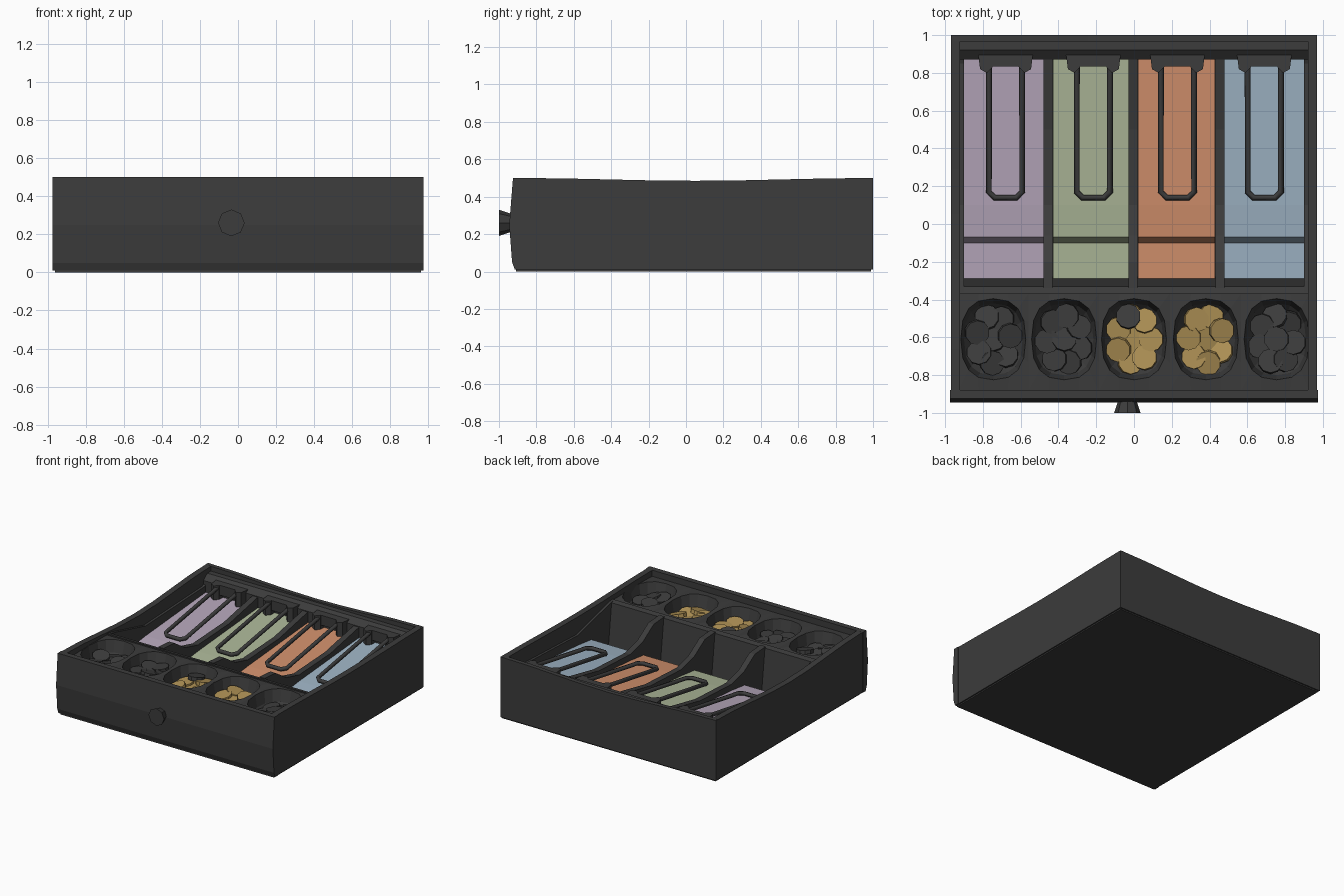
import bpy, bmesh, math, random
from mathutils import Matrix, Vector

random.seed(4)
if "Cube" in bpy.data.objects:
    bpy.data.objects.remove(bpy.data.objects["Cube"])


def material(name, rgb):
    m = bpy.data.materials.new(name)
    m.use_nodes = True
    m.diffuse_color = (*rgb, 1)
    m.node_tree.nodes["Principled BSDF"].inputs["Base Color"].default_value = (*rgb, 1)
    return m


DARK = material("charcoal", (0.045, 0.045, 0.045))
GOLD = material("gold", (0.42, 0.28, 0.09))
LILAC = material("lilac", (0.46, 0.38, 0.49))
SAGE = material("sage", (0.41, 0.47, 0.31))
ORANGE = material("orange", (0.64, 0.28, 0.15))
BLUE = material("blue", (0.34, 0.45, 0.55))


def finish(name, bm, mat):
    bmesh.ops.recalc_face_normals(bm, faces=bm.faces)
    mesh = bpy.data.meshes.new(name)
    bm.to_mesh(mesh)
    bm.free()
    mesh.materials.append(mat)
    obj = bpy.data.objects.new(name, mesh)
    bpy.context.collection.objects.link(obj)
    return obj


def prism(name, outline, axis, start, end, mat):
    """Extrude a 2D outline along x (outline is y, z), y (x, z) or z (x, y)."""
    def place(p, d):
        q = list(p)
        q.insert("xyz".index(axis), d)
        return q
    bm = bmesh.new()
    face = bm.faces.new([bm.verts.new(place(p, start)) for p in outline])
    new = bmesh.ops.extrude_face_region(bm, geom=[face])["geom"]
    shift = Vector(place((0, 0), end - start))
    bmesh.ops.translate(bm, vec=shift, verts=[v for v in new if isinstance(v, bmesh.types.BMVert)])
    return finish(name, bm, mat)


def box(name, x0, x1, y0, y1, z0, z1, mat):
    return prism(name, [(x0, z0), (x1, z0), (x1, z1), (x0, z1)], "y", y0, y1, mat)


def sagging(a, b, low, high, sag):
    """Wall outline whose top edge sags gently in the middle."""
    pts = [(a, low), (b, low)]
    for i in range(9):
        t = i / 8
        pts.append((b + (a - b) * t, high - sag * math.sin(math.pi * t) ** 2))
    return pts


# Drawer shell
box("floor", -0.96, 0.96, -0.91, 0.99, 0.0, 0.05, DARK)
prism("right_wall", sagging(-0.9, 1.0, 0.01, 0.5, 0.05), "x", -0.97, -0.92, DARK)
prism("left_wall", sagging(-0.9, 1.0, 0.01, 0.5, 0.015), "x", 0.92, 0.97, DARK)
prism("back_wall", sagging(-0.96, 0.96, 0.01, 0.5, 0.03), "y", 0.965, 1.0, DARK)
prism("front_panel", [(-0.88, 0.01), (-0.915, 0.01), (-0.93, 0.05), (-0.945, 0.25),
                      (-0.925, 0.5), (-0.88, 0.5)], "x", -0.975, 0.975, DARK)

# Faceted knob
bm = bmesh.new()
turn = Matrix.Translation((-0.035, -0.97, 0.26)) @ Matrix.Rotation(math.pi / 2, 4, "X")
bmesh.ops.create_cone(bm, cap_ends=True, segments=8, radius1=0.05, radius2=0.07,
                      depth=0.06, matrix=turn)
finish("front_knob", bm, DARK)

# Inner side ledges, sloped partition and note dividers
for side, label in ((-1, "right"), (1, "left")):
    prism(label + "_ledge", [(-0.36, 0.04), (0.97, 0.04), (0.97, 0.43), (0.85, 0.38),
                             (0.1, 0.35), (-0.3, 0.45), (-0.36, 0.46)],
          "x", side * 0.9, side * 0.935, DARK)
prism("partition", [(-0.28, 0.04), (-0.33, 0.45), (-0.37, 0.46), (-0.37, 0.04)],
      "x", -0.93, 0.93, DARK)
for x in (-0.455, -0.005, 0.455):
    prism("note_divider", [(-0.34, 0.04), (0.9, 0.04), (0.9, 0.42), (0.5, 0.34),
                           (0.1, 0.32), (-0.06, 0.36), (-0.2, 0.45), (-0.34, 0.46)],
          "x", x - 0.024, x + 0.024, DARK)

# Banknote stacks: raised pile with a step down at the front
PILE = [(-0.29, 0.04), (0.88, 0.04), (0.88, 0.33), (0.1, 0.27), (-0.07, 0.25),
        (-0.1, 0.13), (-0.29, 0.12)]
STACKS = (("lilac", LILAC, -0.9, -0.48, -0.68), ("sage", SAGE, -0.43, -0.03, -0.215),
          ("orange", ORANGE, 0.02, 0.43, 0.23), ("blue", BLUE, 0.48, 0.9, 0.69))


def clip(name, x):
    """Wire loop that slopes down from the back bar onto the notes."""
    w, back, tip = 0.088, 0.86, 0.14
    path = [(-w, back), (-w, tip + 0.03), (0.03 - w, tip),
            (w - 0.03, tip), (w, tip + 0.03), (w, back)]
    curve = bpy.data.curves.new(name, "CURVE")
    curve.dimensions = "3D"
    curve.bevel_depth = 0.016
    curve.bevel_resolution = 1
    spline = curve.splines.new("POLY")
    spline.points.add(len(path) - 1)
    for p, (dx, y) in zip(spline.points, path):
        p.co = (x + dx, y, 0.3 + 0.12 * (y - tip) / (back - tip), 1)
    curve.materials.append(DARK)
    bpy.context.collection.objects.link(bpy.data.objects.new(name, curve))


for label, mat, x0, x1, cx in STACKS:
    prism(label + "_notes", PILE, "x", x0, x1, mat)
    clip(label + "_clip", cx)
    # Hinge bracket: two ears joined by a crosspiece
    for s in (-1, 1):
        prism(label + "_bracket_ear",
              [(cx + s * 0.06, 0.9), (cx + s * 0.07, 0.83), (cx + s * 0.1, 0.8),
               (cx + s * 0.135, 0.82), (cx + s * 0.145, 0.9)], "z", 0.32, 0.44, DARK)
    box(label + "_bracket_bar", cx - 0.1, cx + 0.1, 0.835, 0.9, 0.36, 0.44, DARK)

prism("back_bar", [(0.87, 0.04), (0.975, 0.04), (0.975, 0.46), (0.92, 0.46), (0.87, 0.42)],
      "x", -0.93, 0.93, DARK)

# Coin cups: a square cell lofted down into an oval bowl
SEGMENTS, CUP_Y = 16, -0.61
CUPS = (-0.745, -0.37, 0.0, 0.38, 0.755)
EDGES = [-0.93] + [(a + b) / 2 for a, b in zip(CUPS, CUPS[1:])] + [0.93]


def coin_cup(cx, x0, x1):
    bm = bmesh.new()
    rings = []
    for kind, rx, ry, z in (("cell", 0, 0, 0.45), ("oval", 0.172, 0.215, 0.455),
                            ("oval", 0.155, 0.19, 0.36), ("oval", 0.11, 0.14, 0.3)):
        ring = []
        for i in range(SEGMENTS):
            a = math.tau * i / SEGMENTS
            c, s = math.cos(a), math.sin(a)
            if kind == "cell":
                m = max(abs(c), abs(s))
                co = ((x0 + x1) / 2 + c / m * (x1 - x0) / 2, -0.625 + s / m * 0.26, z)
            else:
                # Slightly squared oval
                co = (cx + rx * math.copysign(abs(c) ** 0.8, c),
                      CUP_Y + ry * math.copysign(abs(s) ** 0.8, s), z)
            ring.append(bm.verts.new(co))
        rings.append(ring)
    for upper, lower in zip(rings, rings[1:]):
        for i in range(SEGMENTS):
            j = (i + 1) % SEGMENTS
            bm.faces.new((upper[i], upper[j], lower[j], lower[i]))
    bm.faces.new(rings[-1])
    finish("coin_cup", bm, DARK)


def coins(cx, mat, odd_one):
    """Loose heap of tilted coins, resting around the bowl and one in the middle."""
    spots = [(0, 0)] + [(0.09 * math.cos(a), 0.125 * math.sin(a))
                        for a in (math.tau * k / 7 + cx for k in range(7))]
    if odd_one:
        spots.append((-0.03, 0.12))
    for n, (dx, dy) in enumerate(spots):
        bm = bmesh.new()
        odd = odd_one and n == len(spots) - 1
        z = 0.39 if odd else 0.345 + random.uniform(0, 0.035)
        tilt = (Matrix.Rotation(random.uniform(-0.3, 0.3), 4, "X")
                @ Matrix.Rotation(random.uniform(-0.3, 0.3), 4, "Y"))
        bmesh.ops.create_cone(bm, cap_ends=True, segments=10, radius1=0.066, radius2=0.066,
                              depth=0.03, matrix=Matrix.Translation((cx + dx, CUP_Y + dy, z)) @ tilt)
        finish("coin", bm, DARK if odd else mat)


for i, cx in enumerate(CUPS):
    coin_cup(cx, EDGES[i], EDGES[i + 1])
    coins(cx, GOLD if i in (2, 3) else DARK, i == 2)
